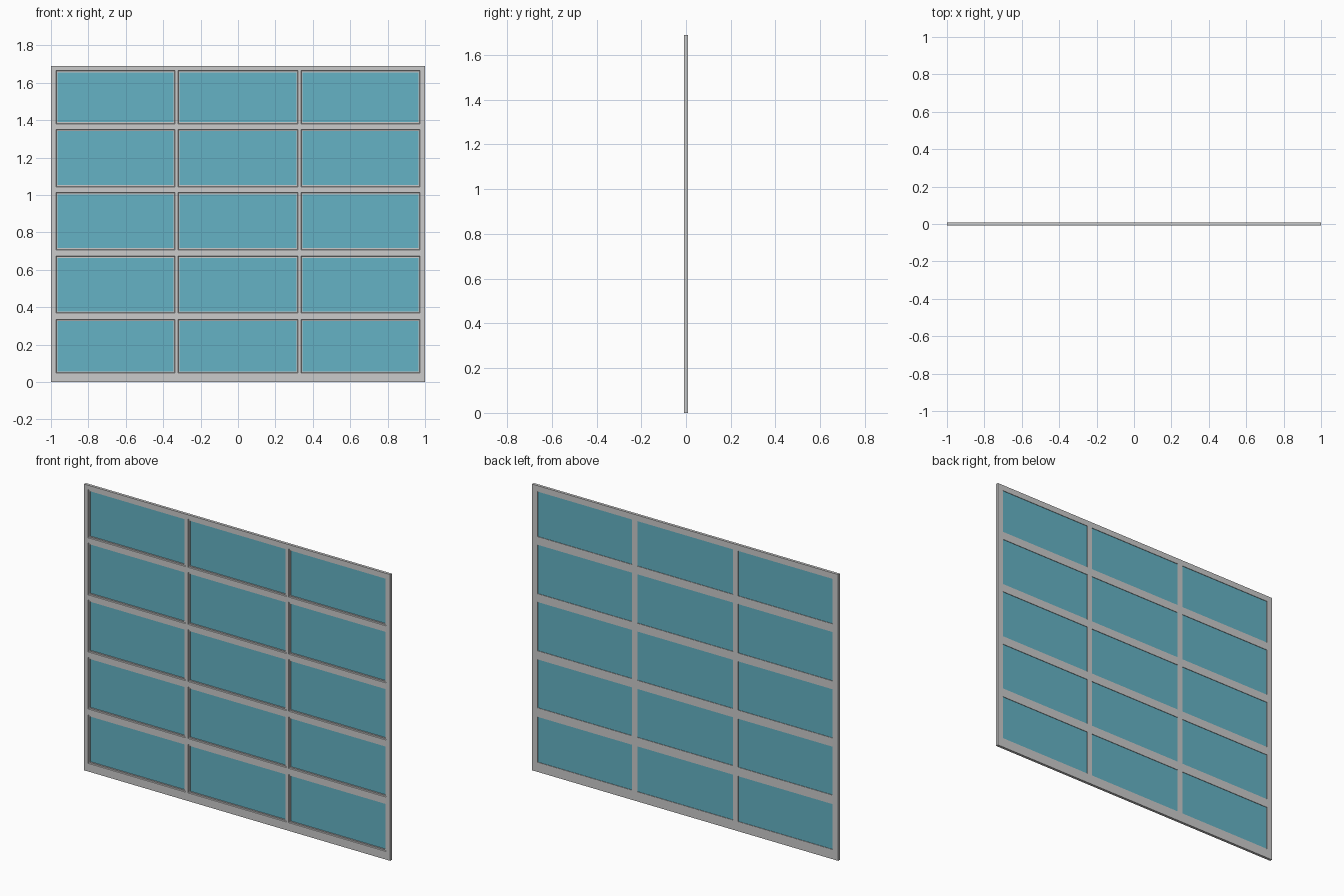
import bpy, bmesh

if "Cube" in bpy.data.objects:
    bpy.data.objects.remove(bpy.data.objects["Cube"])

W, H, T = 1.0, 1.69, 0.008      # half width, height, half thickness
INSET = 0.009                   # glazing bead width
Y_BEAD, Y_GLASS = -0.003, 0.003

cols = [(-0.973, -0.337), (-0.321, 0.321), (0.337, 0.973)]
rows = [(0.048, 0.334), (0.369, 0.673), (0.706, 1.012), (1.043, 1.350), (1.380, 1.664)]


def finish(name, bm, mat=None):
    bmesh.ops.remove_doubles(bm, verts=bm.verts, dist=1e-5)
    bmesh.ops.recalc_face_normals(bm, faces=bm.faces)
    me = bpy.data.meshes.new(name)
    bm.to_mesh(me)
    bm.free()
    if mat:
        me.materials.append(mat)
    ob = bpy.data.objects.new(name, me)
    bpy.context.collection.objects.link(ob)


def rect(c, r, inset, y):
    x0, x1, z0, z1 = c[0] + inset, c[1] - inset, r[0] + inset, r[1] - inset
    return [(x0, y, z0), (x1, y, z0), (x1, y, z1), (x0, y, z1)]


def add_face(bm, pts):
    bm.faces.new([bm.verts.new(p) for p in pts])


def bridge(bm, a, b):
    for i in range(4):
        j = (i + 1) % 4
        add_face(bm, [a[i], a[j], b[j], b[i]])


def perforated(bm, y, inset):
    # flat face of the door with the window openings left out
    xs = [-W] + [v for a, b in cols for v in (a + inset, b - inset)] + [W]
    zs = [0] + [v for a, b in rows for v in (a + inset, b - inset)] + [H]
    for i in range(len(xs) - 1):
        for k in range(len(zs) - 1):
            if not (i % 2 and k % 2):
                add_face(bm, rect((xs[i], xs[i + 1]), (zs[k], zs[k + 1]), 0, y))
    return xs, zs


# Door frame: front and back skins, outer edges, stepped openings
bm = bmesh.new()
for y, inset in ((-T, 0), (T, INSET)):
    perforated(bm, y, inset)
bridge(bm, rect((-W, W), (0, H), 0, -T), rect((-W, W), (0, H), 0, T))
for c in cols:
    for r in rows:
        steps = [rect(c, r, 0, -T), rect(c, r, INSET * 0.3, Y_BEAD),
                 rect(c, r, INSET, Y_BEAD), rect(c, r, INSET, T)]
        for a, b in zip(steps, steps[1:]):
            bridge(bm, a, b)
finish("door_frame", bm)

# Glass panes
glass = bpy.data.materials.new("glass_blue")
glass.diffuse_color = (0.13, 0.45, 0.56, 1)
glass.use_nodes = True
glass.node_tree.nodes["Principled BSDF"].inputs["Base Color"].default_value = glass.diffuse_color
for i, c in enumerate(cols):
    for k, r in enumerate(rows):
        bm = bmesh.new()
        f, b = rect(c, r, INSET, Y_GLASS - 0.002), rect(c, r, INSET, Y_GLASS + 0.002)
        add_face(bm, f)
        add_face(bm, b)
        bridge(bm, f, b)
        finish(f"glass_pane_{k + 1}_{i + 1}", bm, glass)
